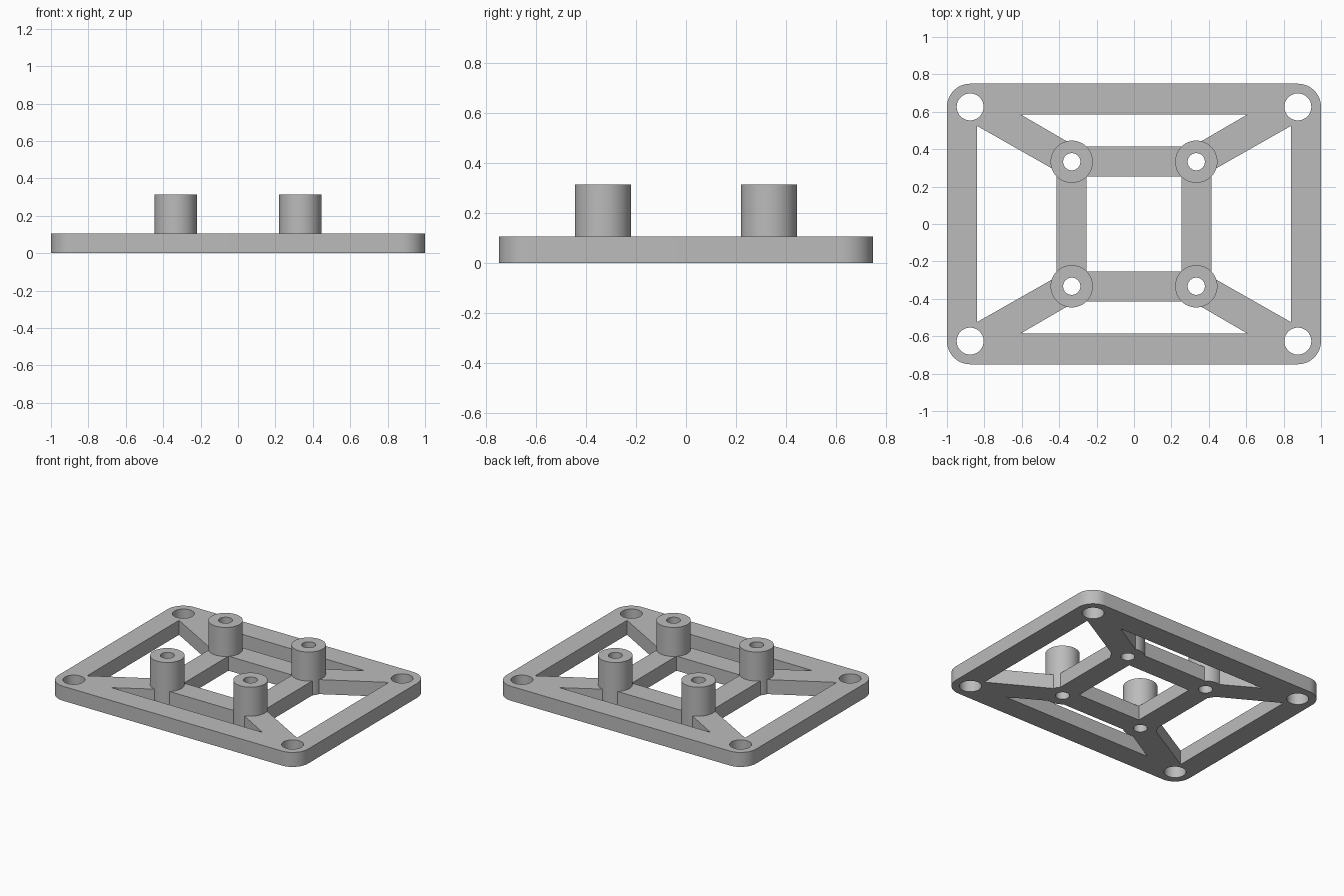
import bpy, bmesh, math

if "Cube" in bpy.data.objects:
    bpy.data.objects.remove(bpy.data.objects["Cube"], do_unlink=True)

PLATE_TOP, POST_TOP = 0.105, 0.315
POST, POST_R, BORE_R = 0.333, 0.113, 0.046
HOLE_X, HOLE_Y, HOLE_R, CORNER_R = 0.876, 0.626, 0.072, 0.124
FRAME_X, FRAME_Y = 0.84, 0.585      # inner edges of the outer frame
INNER = 0.255                       # half width of the central opening

grey = bpy.data.materials.new("plain_grey")
grey.use_nodes = True
colour = (0.5, 0.5, 0.5, 1)
grey.diffuse_color = colour
grey.node_tree.nodes["Principled BSDF"].inputs["Base Color"].default_value = colour


def arc(cx, cy, r, start, end, steps):
    angles = [math.radians(start + (end - start) * i / steps) for i in range(steps + 1)]
    return [(cx + r * math.cos(a), cy + r * math.sin(a)) for a in angles]


def circle(cx, cy, r):
    return arc(cx, cy, r, 0, 360, 48)[:-1]


def slab(name, loops, z0, z1):
    """Extrude a flat outline with holes between two heights."""
    curve = bpy.data.curves.new(name, "CURVE")
    curve.dimensions = "2D"
    curve.fill_mode = "BOTH"
    curve.extrude = (z1 - z0) / 2
    for loop in loops:
        spline = curve.splines.new("POLY")
        spline.points.add(len(loop) - 1)
        for point, (x, y) in zip(spline.points, loop):
            point.co = (x, y, 0, 1)
        spline.use_cyclic_u = True
    helper = bpy.data.objects.new(name + "_outline", curve)
    bpy.context.collection.objects.link(helper)
    bpy.context.view_layer.update()
    graph = bpy.context.evaluated_depsgraph_get()
    mesh = bpy.data.meshes.new_from_object(helper.evaluated_get(graph))
    bpy.data.objects.remove(helper)
    bm = bmesh.new()
    bm.from_mesh(mesh)
    bmesh.ops.remove_doubles(bm, verts=bm.verts, dist=0.0001)
    bmesh.ops.translate(bm, verts=bm.verts, vec=(0, 0, (z0 + z1) / 2))
    bmesh.ops.recalc_face_normals(bm, faces=bm.faces)
    bm.to_mesh(mesh)
    bm.free()
    mesh.materials.clear()
    mesh.materials.append(grey)
    obj = bpy.data.objects.new(name, mesh)
    bpy.context.collection.objects.link(obj)
    bpy.ops.object.select_all(action="DESELECT")
    obj.select_set(True)
    bpy.context.view_layer.objects.active = obj
    bpy.ops.object.shade_smooth_by_angle(angle=math.radians(30))
    return obj


# Rounded outer edge of the plate
outline = []
for sx, sy, start in ((1, 1, 0), (-1, 1, 90), (-1, -1, 180), (1, -1, 270)):
    outline += arc(sx * HOLE_X, sy * HOLE_Y, CORNER_R, start, start + 90, 12)

# Windows between frame and braces, curving round the posts
back_half = [(-0.605, FRAME_Y)] + arc(-POST, POST, POST_R, 104, 47, 8)
back = back_half + [(-x, y) for x, y in reversed(back_half)]
side_half = [(FRAME_X, 0.525)] + arc(POST, POST, POST_R, -18, -43, 5)
side = side_half + [(x, -y) for x, y in reversed(side_half)]
windows = [back, [(x, -y) for x, y in back], side, [(-x, y) for x, y in side]]
windows.append([(-INNER, -INNER), (INNER, -INNER), (INNER, INNER), (-INNER, INNER)])

# Plate with corner mounting holes and post bores
corners = [(sx, sy) for sx in (-1, 1) for sy in (-1, 1)]
holes = [circle(sx * HOLE_X, sy * HOLE_Y, HOLE_R) for sx, sy in corners]
bores = [circle(sx * POST, sy * POST, BORE_R) for sx, sy in corners]
slab("mounting_plate", [outline] + windows + holes + bores, 0, PLATE_TOP)

# Four hollow standoff posts
for (sx, sy), bore in zip(corners, bores):
    name = ("back" if sy > 0 else "front") + ("_left" if sx > 0 else "_right") + "_post"
    slab(name, [circle(sx * POST, sy * POST, POST_R), bore], PLATE_TOP, POST_TOP)
